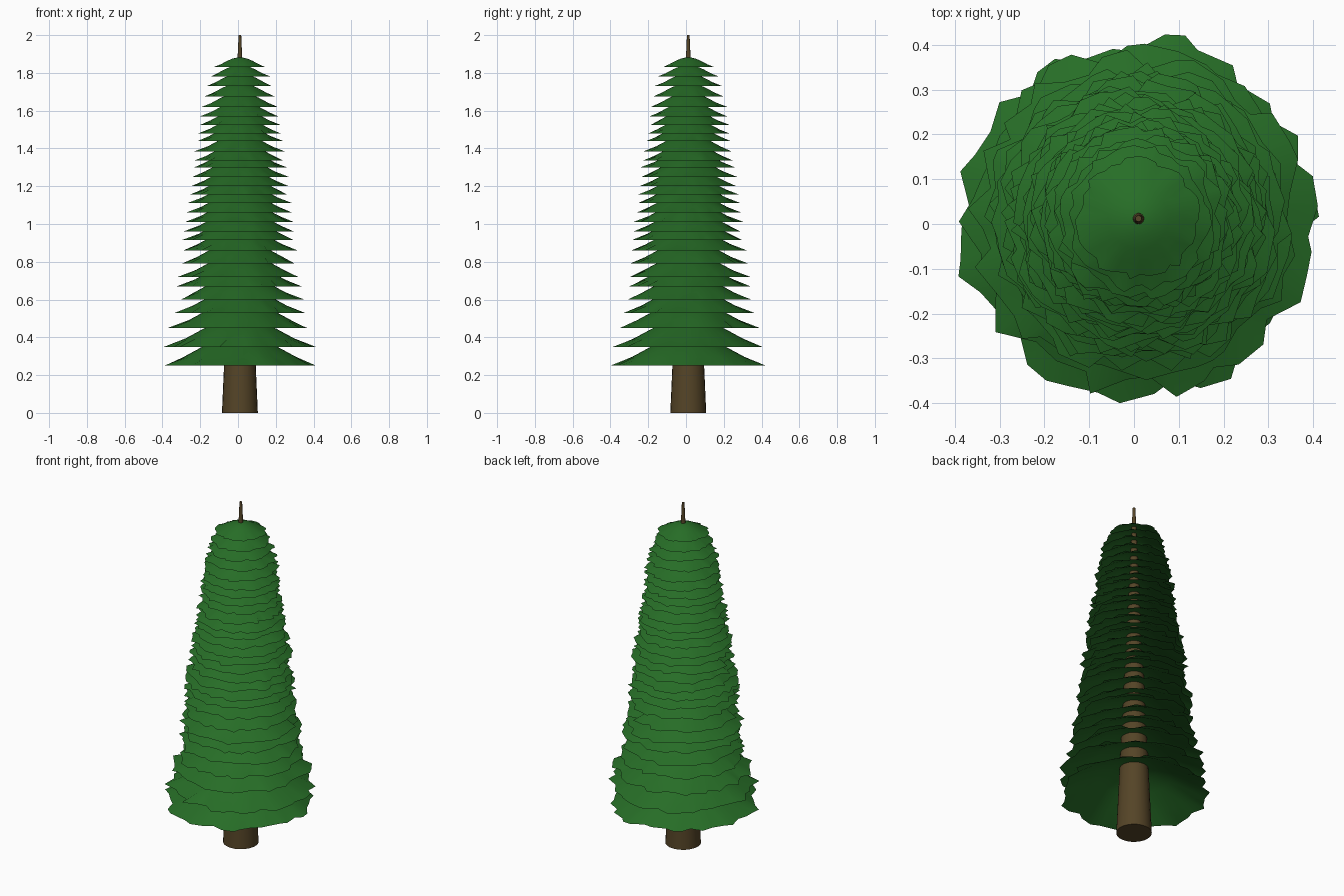
import bpy
import bmesh
import math
import random

random.seed(7)

if "Cube" in bpy.data.objects:
    bpy.data.objects.remove(bpy.data.objects["Cube"], do_unlink=True)

CENTRE = (0.01, 0.012)


def make_material(name, colour):
    mat = bpy.data.materials.new(name)
    mat.use_nodes = True
    mat.diffuse_color = colour
    mat.node_tree.nodes["Principled BSDF"].inputs["Base Color"].default_value = colour
    return mat


def finish(name, bm, mat):
    bmesh.ops.recalc_face_normals(bm, faces=bm.faces)
    mesh = bpy.data.meshes.new(name)
    bm.to_mesh(mesh)
    bm.free()
    mesh.materials.append(mat)
    obj = bpy.data.objects.new(name, mesh)
    bpy.context.collection.objects.link(obj)
    bpy.ops.object.select_all(action="DESELECT")
    obj.select_set(True)
    bpy.context.view_layer.objects.active = obj
    return obj


def interpolate(points, z):
    for (z0, r0), (z1, r1) in zip(points, points[1:]):
        if z <= z1:
            return r0 + (r1 - r0) * (z - z0) / (z1 - z0)
    return points[-1][1]


green = make_material("needle green", (0.02, 0.155, 0.02, 1))
brown = make_material("bark brown", (0.09, 0.058, 0.02, 1))

# Trunk: one long taper whose tip shows above the crown
bm = bmesh.new()
bmesh.ops.create_cone(bm, cap_ends=True, segments=24, radius1=0.095, radius2=0.007, depth=2)
bmesh.ops.translate(bm, verts=bm.verts, vec=(*CENTRE, 1))
finish("trunk", bm, brown)
bpy.ops.object.shade_smooth_by_angle()

# Skirt profile, as fractions of the tier radius and height
PROFILE = [(1, 0), (0.75, 0.3), (0.5, 0.65), (0.3, 0.87), (0.12, 0.98)]
# Crown outline: height and rim radius
OUTLINE = [(0.25, 0.415), (0.35, 0.4), (0.45, 0.375), (0.53, 0.345), (0.72, 0.325),
           (1.01, 0.29), (1.3, 0.25), (1.48, 0.22), (1.62, 0.205), (1.73, 0.18),
           (1.78, 0.165), (1.83, 0.14)]
LEVELS = [0.25, 0.35, 0.45, 0.53, 0.6, 0.67, 0.72, 0.79, 0.86, 0.915, 0.96, 1.01,
          1.06, 1.11, 1.155, 1.2, 1.25, 1.3, 1.335, 1.385, 1.44, 1.48, 1.525,
          1.57, 1.62, 1.675, 1.73, 1.78, 1.83]
SIDES = 44


def branch_tier(name, z, radius):
    """Open bell-shaped skirt with a ragged rim."""
    bm = bmesh.new()
    height = 0.37 * radius
    step = math.tau / SIDES
    turn = random.uniform(0, step)
    rings = []
    for row, (r, h) in enumerate(PROFILE):
        ring = []
        for i in range(SIDES):
            angle = turn + i * step
            reach = radius * 0.96 * r
            if row == 0:
                angle += random.uniform(-0.35, 0.35) * step
                reach = radius * random.uniform(0.88, 1.02)
            ring.append(bm.verts.new((CENTRE[0] + reach * math.cos(angle),
                                      CENTRE[1] + reach * math.sin(angle),
                                      z + h * height)))
        rings.append(ring)
    apex = bm.verts.new((*CENTRE, z + height))
    for i in range(SIDES):
        j = (i + 1) % SIDES
        for low, high in zip(rings, rings[1:]):
            bm.faces.new((low[i], low[j], high[j], high[i]))
        bm.faces.new((rings[-1][i], rings[-1][j], apex))
    finish(name, bm, green)
    bpy.ops.object.shade_smooth()


# Branch tiers stacked up the trunk
for number, level in enumerate(LEVELS, 1):
    branch_tier(f"branch_tier_{number}", level, interpolate(OUTLINE, level))
